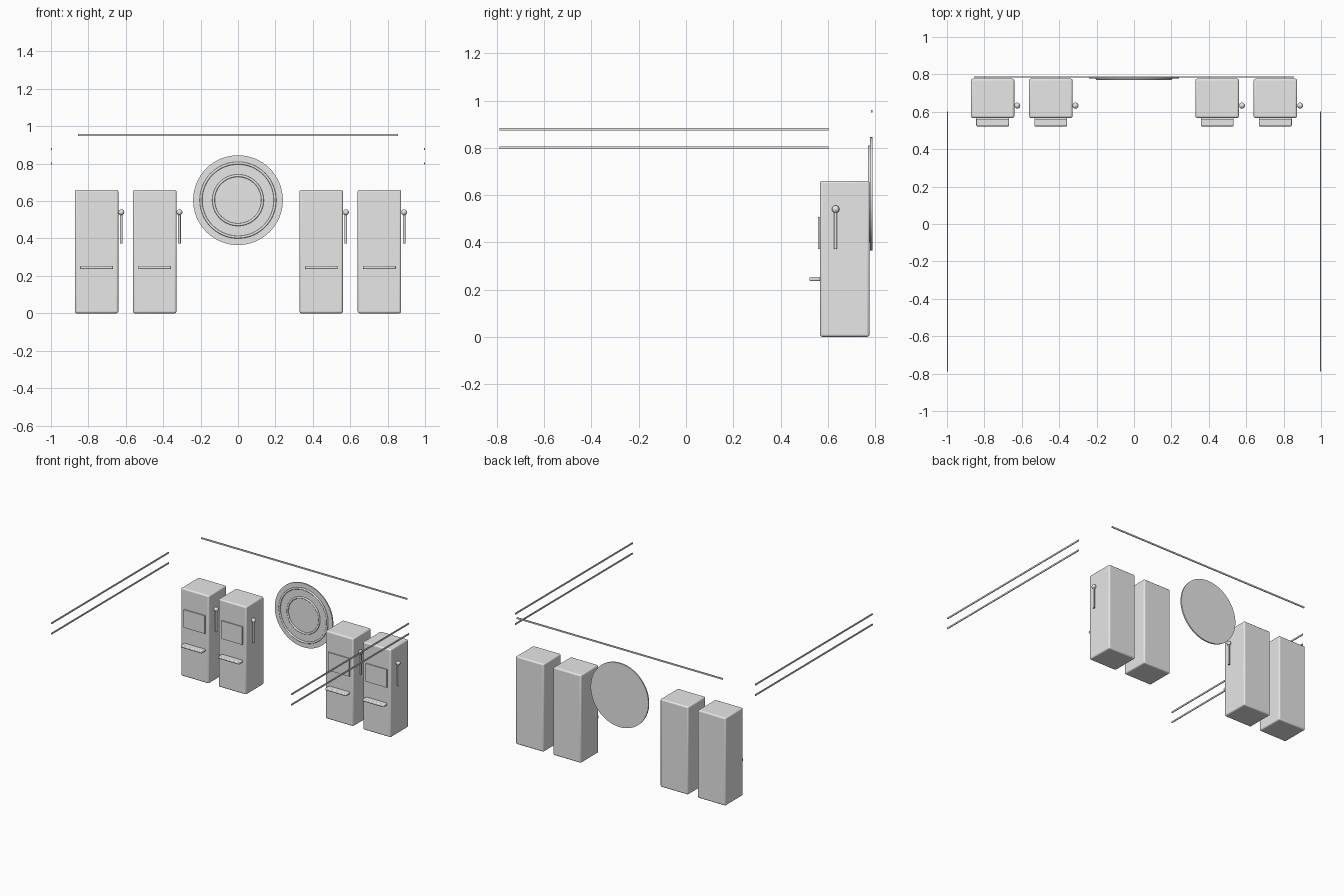
import bpy
import math

default = bpy.data.objects.get("Cube")
if default:
    bpy.data.objects.remove(default)

grey = bpy.data.materials.new("plain_grey")
grey.use_nodes = True
grey.diffuse_color = (0.8, 0.8, 0.8, 1)
grey.node_tree.nodes["Principled BSDF"].inputs["Base Color"].default_value = (0.8, 0.8, 0.8, 1)


def finish(name):
    ob = bpy.context.object
    ob.name = name
    ob.data.materials.append(grey)
    bpy.ops.object.shade_smooth_by_angle(angle=math.radians(35))
    return ob


def box(name, lo, hi, bevel=0):
    centre = [(a + b) / 2 for a, b in zip(lo, hi)]
    bpy.ops.mesh.primitive_cube_add(size=1, location=centre)
    ob = bpy.context.object
    ob.scale = [b - a for a, b in zip(lo, hi)]
    bpy.ops.object.transform_apply(location=False, rotation=False, scale=True)
    if bevel:
        mod = ob.modifiers.new("rounded_edges", "BEVEL")
        mod.width = bevel
        mod.segments = 3
    return finish(name)


def cylinder(name, radius, depth, loc, rot=(0, 0, 0), sides=16):
    bpy.ops.mesh.primitive_cylinder_add(vertices=sides, radius=radius, depth=depth,
                                        location=loc, rotation=rot)
    return finish(name)


# Four cabinets, each with a screen, a shelf and a pull lever
for i, x in enumerate((-0.756, -0.445, 0.445, 0.756), 1):
    box(f"cabinet_{i}", (x - 0.116, 0.567, 0), (x + 0.116, 0.777, 0.66), 0.01)
    box(f"screen_{i}", (x - 0.088, 0.559, 0.372), (x + 0.088, 0.57, 0.507))
    box(f"shelf_{i}", (x - 0.088, 0.522, 0.236), (x + 0.088, 0.57, 0.254), 0.006)
    cylinder(f"lever_rod_{i}", 0.007, 0.17, (x + 0.132, 0.633, 0.457))
    bpy.ops.mesh.primitive_uv_sphere_add(segments=20, ring_count=12, radius=0.016,
                                         location=(x + 0.132, 0.633, 0.54))
    finish(f"lever_knob_{i}")

# Round wall disc with two raised rings
facing = (math.pi / 2, 0, 0)
cylinder("wall_disc", 0.24, 0.01, (0, 0.784, 0.605), facing, 64)
for name, radius in (("outer_ring", 0.198), ("inner_ring", 0.131)):
    bpy.ops.mesh.primitive_torus_add(major_radius=radius, minor_radius=0.007,
                                     major_segments=64, minor_segments=12,
                                     location=(0, 0.777, 0.605), rotation=facing)
    finish(name)

# Thin wall strips: one at the back, two on each side
box("back_strip", (-0.855, 0.783, 0.949), (0.855, 0.789, 0.96))
for side, x in (("right", -0.997), ("left", 0.997)):
    for level, z in (("lower", 0.8), ("upper", 0.878)):
        box(f"{side}_{level}_strip", (x - 0.003, -0.789, z - 0.0055),
            (x + 0.003, 0.602, z + 0.0055))
